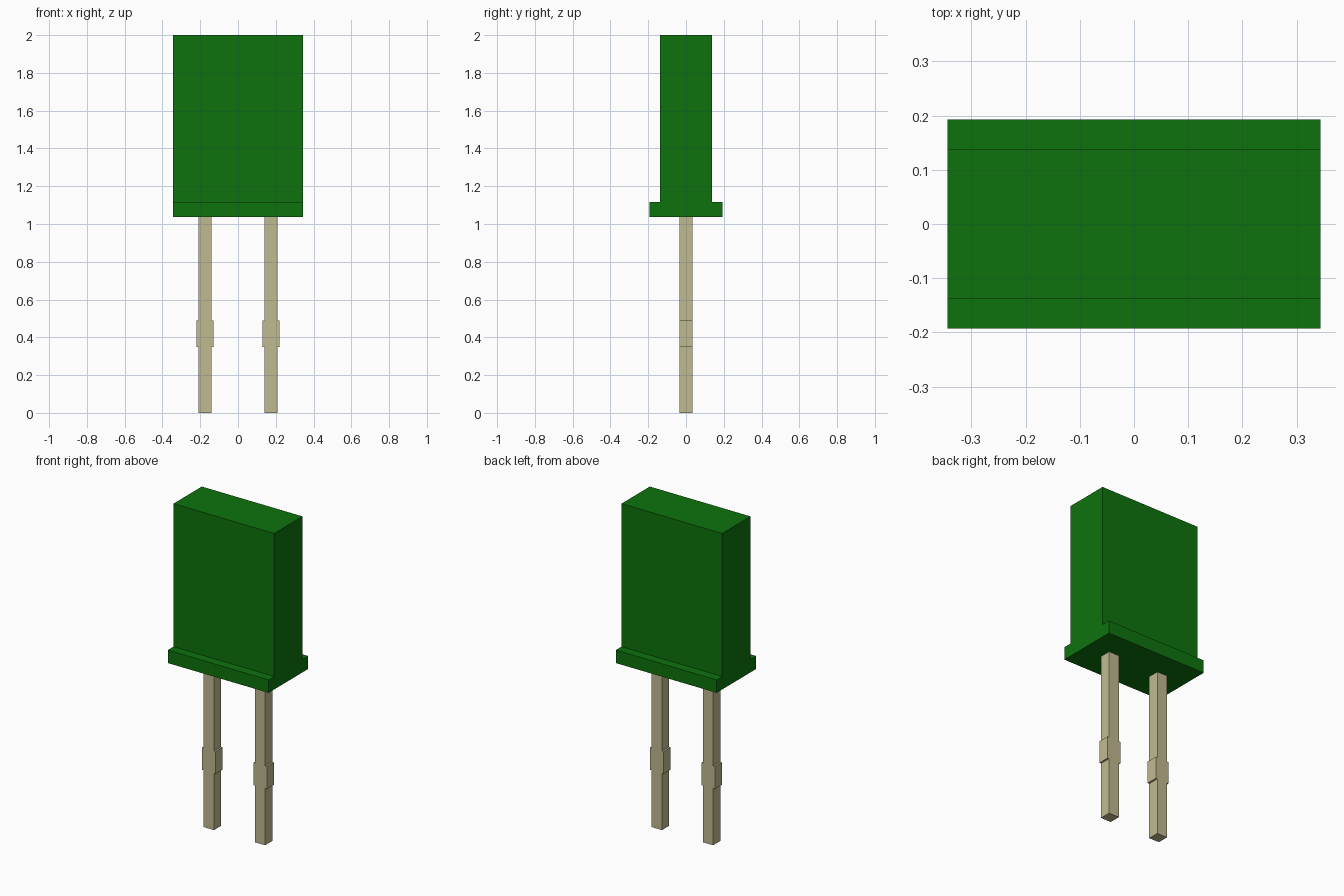
import bpy
import bmesh
from mathutils import Vector

if "Cube" in bpy.data.objects:
    bpy.data.objects.remove(bpy.data.objects["Cube"], do_unlink=True)


def make_material(name, colour):
    mat = bpy.data.materials.new(name)
    mat.use_nodes = True
    mat.diffuse_color = colour
    mat.node_tree.nodes["Principled BSDF"].inputs["Base Color"].default_value = colour
    return mat


def extrude_profile(name, right_half, axis, depth, offset, mat):
    """Mirror a half outline of (width, z) points and extrude it along x or y."""
    outline = right_half + [(-w, z) for w, z in reversed(right_half)]
    bm = bmesh.new()
    if axis == "x":
        verts = [bm.verts.new((-depth / 2, w, z)) for w, z in outline]
        push = Vector((depth, 0, 0))
    else:
        verts = [bm.verts.new((w, -depth / 2, z)) for w, z in outline]
        push = Vector((0, depth, 0))
    face = bm.faces.new(verts)
    result = bmesh.ops.extrude_face_region(bm, geom=[face])
    moved = [g for g in result["geom"] if isinstance(g, bmesh.types.BMVert)]
    bmesh.ops.translate(bm, verts=moved, vec=push)
    if face.is_valid and len(face.link_loops if hasattr(face, "link_loops") else face.loops) == 0:
        bm.faces.remove(face)
    bmesh.ops.recalc_face_normals(bm, faces=bm.faces)
    mesh = bpy.data.meshes.new(name)
    bm.to_mesh(mesh)
    bm.free()
    mesh.materials.append(mat)
    obj = bpy.data.objects.new(name, mesh)
    obj.location.x = offset
    bpy.context.collection.objects.link(obj)
    return obj


green = make_material("green plastic", (0.004, 0.17, 0.004, 1))
metal = make_material("pale tinned metal", (0.53, 0.49, 0.28, 1))

# Flat rectangular housing with a flange at its foot
BASE, LIP, TOP = 1.037, 1.117, 2.0
housing = [(0.193, BASE), (0.193, LIP), (0.138, LIP), (0.138, TOP)]
extrude_profile("housing", housing, "x", 0.688, 0, green)

# Two square leads, each with a wider stop partway up
lead = [(0.035, 0), (0.035, 0.35), (0.046, 0.35), (0.046, 0.488),
        (0.035, 0.488), (0.035, BASE)]
for side, x in (("right", -0.175), ("left", 0.175)):
    extrude_profile(side + "_lead", lead, "y", 0.07, x, metal)
